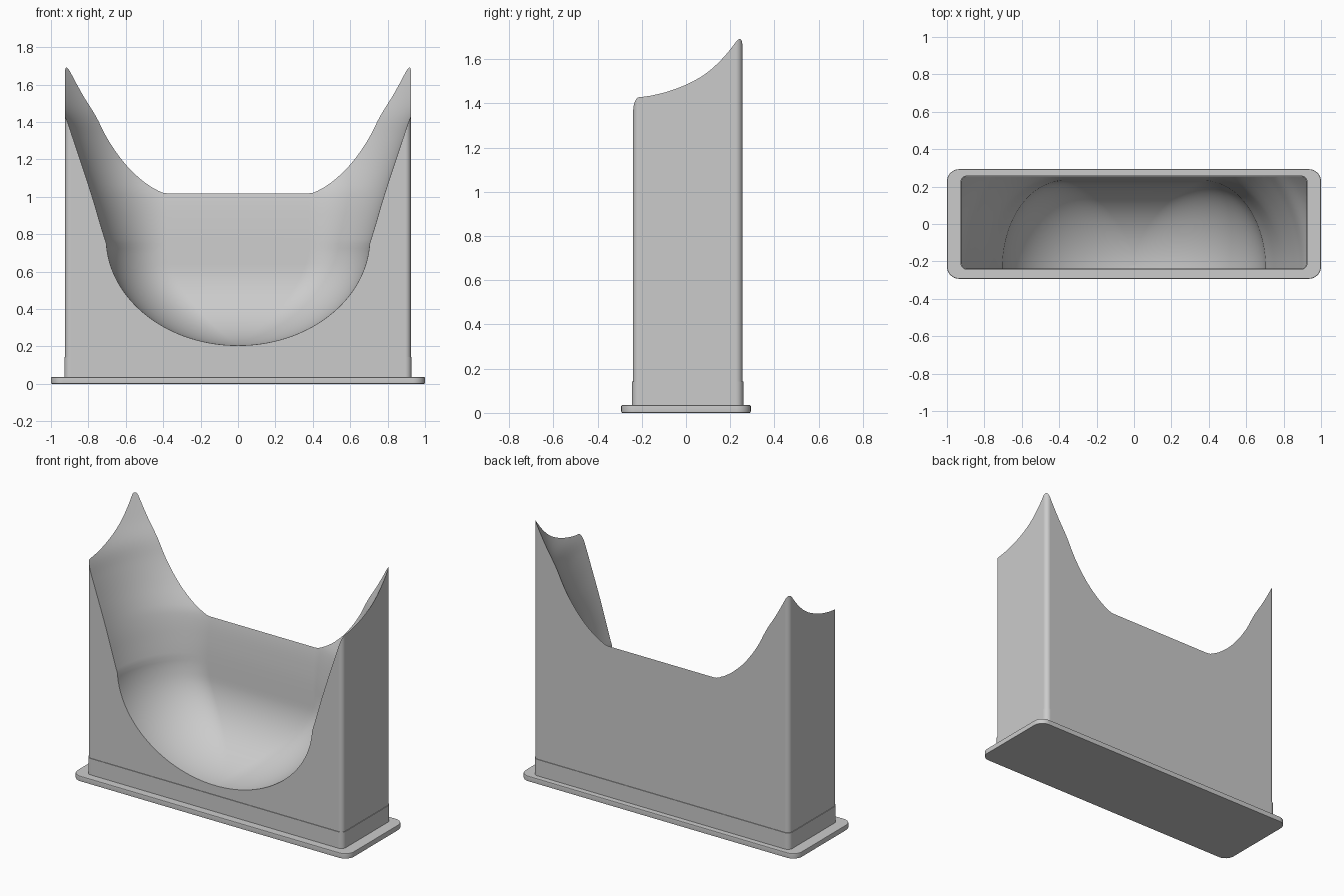
import bpy, bmesh, math

if "Cube" in bpy.data.objects:
    bpy.data.objects.remove(bpy.data.objects["Cube"])

grey = bpy.data.materials.new("plain grey")
grey.use_nodes = True
grey.diffuse_color = (0.6, 0.6, 0.6, 1)
grey.node_tree.nodes["Principled BSDF"].inputs["Base Color"].default_value = (0.6, 0.6, 0.6, 1)

FRONT, BACK = -0.24, 0.255


def make_object(name, bm):
    bmesh.ops.recalc_face_normals(bm, faces=bm.faces)
    mesh = bpy.data.meshes.new(name)
    bm.to_mesh(mesh)
    bm.free()
    obj = bpy.data.objects.new(name, mesh)
    bpy.context.collection.objects.link(obj)
    mesh.materials.append(grey)
    return obj


def rounded_slab(name, half_x, y0, y1, z0, z1, radius, steps=8):
    """Upright prism with a rounded rectangular footprint."""
    bm = bmesh.new()
    ring = []
    corners = [(half_x, y1), (-half_x, y1), (-half_x, y0), (half_x, y0)]
    for k, (x, y) in enumerate(corners):
        cx = x - math.copysign(radius, x)
        cy = y - radius if y == y1 else y + radius
        for i in range(steps + 1):
            a = math.pi / 2 * (k + i / steps)
            ring.append(bm.verts.new((cx + radius * math.cos(a), cy + radius * math.sin(a), z0)))
    face = bm.faces.new(ring)
    top = bmesh.ops.extrude_face_region(bm, geom=[face])["geom"]
    for v in top:
        if isinstance(v, bmesh.types.BMVert):
            v.co.z = z1
    return make_object(name, bm)


def select_only(obj):
    bpy.ops.object.select_all(action='DESELECT')
    obj.select_set(True)
    bpy.context.view_layer.objects.active = obj


def finish(obj):
    """Apply the modifiers, then shade smoothly with clean flat panels."""
    select_only(obj)
    for mod in list(obj.modifiers):
        bpy.ops.object.modifier_apply(modifier=mod.name)
    bpy.ops.object.shade_smooth_by_angle(angle=math.radians(30))
    obj.modifiers.new("clean_normals", 'WEIGHTED_NORMAL').keep_sharp = True


def curve_value(points, z):
    """Smooth interpolation through (z, value) points."""
    n = len(points)

    def slope(i):
        p, q = points[max(i - 1, 0)], points[min(i + 1, n - 1)]
        return (q[1] - p[1]) / (q[0] - p[0])

    i = max(0, min(n - 2, sum(p[0] <= z for p in points) - 1))
    (za, va), (zb, vb) = points[i], points[i + 1]
    h = zb - za
    t = (z - za) / h
    return ((2 * t**3 - 3 * t**2 + 1) * va + (t**3 - 2 * t**2 + t) * h * slope(i)
            + (3 * t**2 - 2 * t**3) * vb + (t**3 - t**2) * h * slope(i + 1))


# Scoop outline: half width at the front and depth toward the back, by height
WIDTH = [(0.75, 0.704), (0.85, 0.735), (0.96, 0.767), (1.09, 0.808), (1.18, 0.838),
         (1.32, 0.885), (1.43, 0.925), (1.54, 0.995), (1.65, 1.056), (1.8, 1.13)]
DEPTH = [(0.65, 0.465), (0.85, 0.475), (1.02, 0.495), (1.09, 0.522), (1.18, 0.57),
         (1.32, 0.645), (1.43, 0.69), (1.54, 0.722), (1.65, 0.75), (1.8, 0.79)]
BOTTOM = 0.205


def scoop_width(z):
    if z < 0.75:
        return 0.705 * math.sqrt(max(0, 1 - ((0.78 - z) / 0.575) ** 2))
    return curve_value(WIDTH, z)


def scoop_depth(z):
    if z < 0.65:
        return 0.465 * math.sqrt(max(0, 1 - ((0.65 - z) / 0.445) ** 2))
    return curve_value(DEPTH, z)


def scoop_cutter():
    """Loft of half-oval rings that are open toward the front."""
    low = [BOTTOM + 0.545 * (1 - math.cos(math.pi / 2 * i / 32)) for i in range(1, 33)]
    high = [0.75 + 1.05 * i / 44 for i in range(1, 45)]
    steps = 28
    bm = bmesh.new()
    rings = []
    for z in [BOTTOM + 0.0002] + low + high:
        w, d = scoop_width(z), scoop_depth(z)
        flat = 0.38 * min(1, w / 0.7) ** 2
        half = [(w, FRONT - 0.2)]
        for i in range(steps + 1):
            a = math.pi / 2 * i / steps
            half.append((flat + (w - flat) * math.cos(a), FRONT + d * math.sin(a)))
        outline = half + [(-x, y) for x, y in reversed(half)]
        rings.append([bm.verts.new((x, y, z)) for x, y in outline])
    for r, s in zip(rings, rings[1:]):
        for i in range(len(r)):
            j = (i + 1) % len(r)
            bm.faces.new((r[i], r[j], s[j], s[i]))
    bm.faces.new(rings[0])
    bm.faces.new(rings[-1])
    return make_object("scoop_cutter", bm)


# Base flange with softened edges
flange = rounded_slab("base_flange", 1.0, -0.293, 0.293, 0, 0.036, 0.065)
bevel = flange.modifiers.new("soft_edge", 'BEVEL')
bevel.width, bevel.segments = 0.006, 2
bevel.limit_method, bevel.angle_limit = 'ANGLE', math.radians(60)
finish(flange)

# Plinth band, slightly proud of the body
plinth = rounded_slab("plinth", 0.928, FRONT - 0.004, BACK + 0.004, 0.03, 0.143, 0.034)
finish(plinth)

# Tall body with the scooped cradle cut out of it
body = rounded_slab("cradle_body", 0.924, FRONT, BACK, 0.14, 1.74, 0.03)
cutter = scoop_cutter()
cutter.hide_render = True
cut = body.modifiers.new("scoop", 'BOOLEAN')
cut.operation, cut.solver, cut.object = 'DIFFERENCE', 'EXACT', cutter
finish(body)
bpy.data.objects.remove(cutter)
